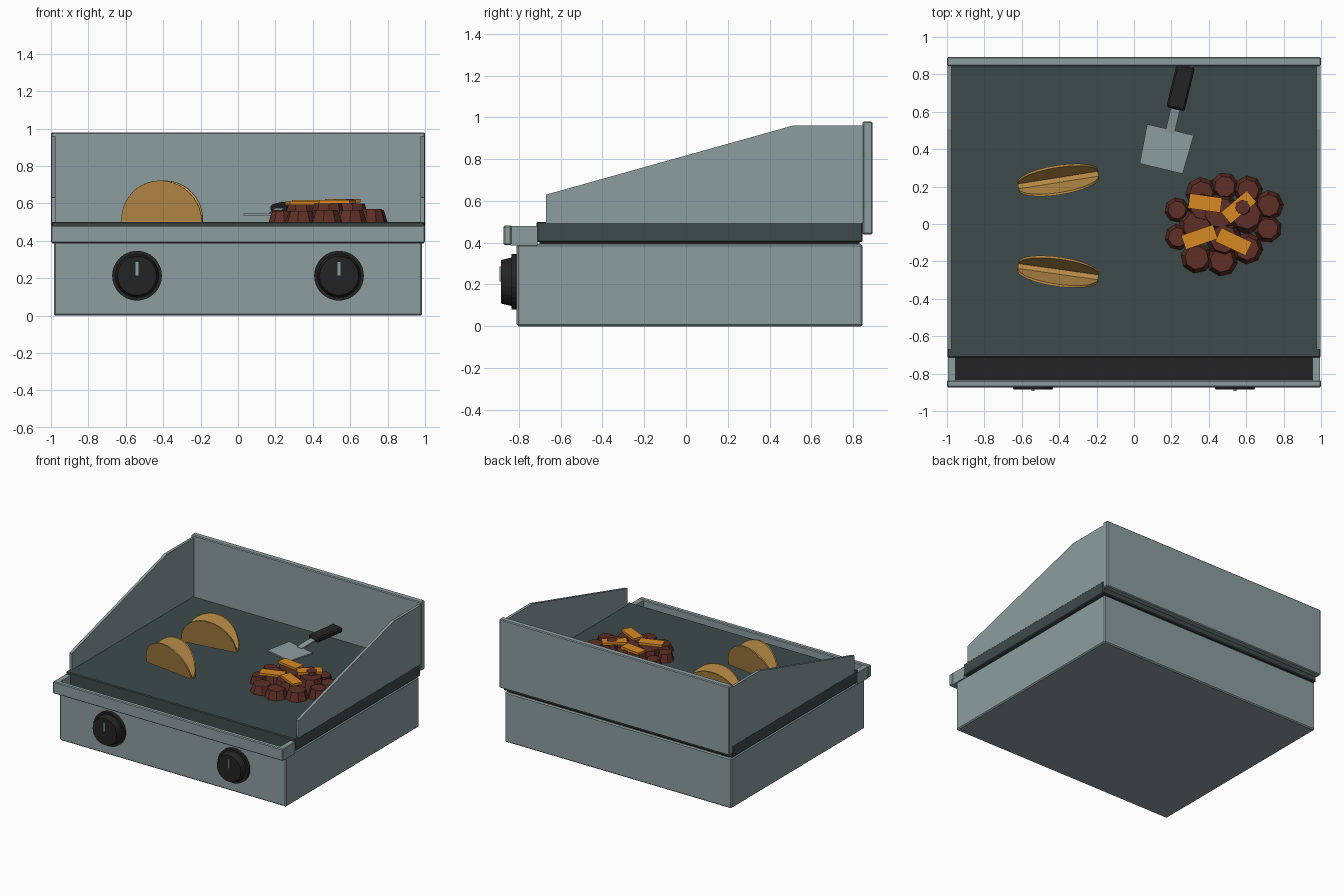
import bpy, bmesh, math, random
from mathutils import Matrix, Vector

if "Cube" in bpy.data.objects:
    bpy.data.objects.remove(bpy.data.objects["Cube"])

random.seed(4)


def material(name, rgb):
    lin = [((c / 255 + 0.055) / 1.055) ** 2.4 for c in rgb]
    m = bpy.data.materials.new(name)
    m.diffuse_color = (*lin, 1)
    m.use_nodes = True
    m.node_tree.nodes["Principled BSDF"].inputs["Base Color"].default_value = m.diffuse_color
    return m


STEEL = material("brushed steel", (141, 157, 160))
IRON = material("dark iron", (63, 74, 74))
BLACK = material("black plastic", (36, 36, 36))
SHELL = material("toasted shell", (197, 150, 77))
MEAT = material("browned meat", (94, 47, 38))
CHEESE = material("orange cheese", (214, 138, 36))


def finish(bm, name, mat, matrix=None, bevel=0):
    if matrix:
        bm.transform(matrix)
    bmesh.ops.recalc_face_normals(bm, faces=bm.faces)
    me = bpy.data.meshes.new(name)
    bm.to_mesh(me)
    bm.free()
    me.materials.append(mat)
    ob = bpy.data.objects.new(name, me)
    bpy.context.collection.objects.link(ob)
    if bevel:
        mod = ob.modifiers.new("bevel", "BEVEL")
        mod.width, mod.segments = bevel, 1
    return ob


def box(name, mat, x, y, z, bevel=0, matrix=None):
    """Box from (min, max) ranges on each axis."""
    bm = bmesh.new()
    size = [b - a for a, b in (x, y, z)]
    mid = Vector([(a + b) / 2 for a, b in (x, y, z)])
    bmesh.ops.create_cube(bm, size=1, matrix=Matrix.Translation(mid) @ Matrix.Diagonal((*size, 1)))
    return finish(bm, name, mat, matrix, bevel)


def prism(name, mat, pts, vec, matrix=None, bevel=0):
    """Flat polygon extruded along a vector."""
    bm = bmesh.new()
    f = bm.faces.new([bm.verts.new(p) for p in pts])
    ext = bmesh.ops.extrude_face_region(bm, geom=[f], use_keep_orig=True)
    for v in ext["geom"]:
        if isinstance(v, bmesh.types.BMVert):
            v.co += Vector(vec)
    return finish(bm, name, mat, matrix, bevel)


def frustum(name, mat, r1, r2, h, n, matrix):
    bm = bmesh.new()
    bmesh.ops.create_cone(bm, cap_ends=True, segments=n, radius1=r1, radius2=r2, depth=h)
    return finish(bm, name, mat, matrix)


def place(x, y, z, deg=0):
    return Matrix.Translation((x, y, z)) @ Matrix.Rotation(math.radians(deg), 4, 'Z')


# Housing and cooking plate
box("housing", STEEL, (-0.985, 0.985), (-0.81, 0.845), (0, 0.393), 0.008)
box("griddle_plate", IRON, (-0.997, 0.997), (-0.715, 0.845), (0.403, 0.5), 0.006)
box("plate_support", BLACK, (-0.96, 0.96), (-0.7, 0.83), (0.385, 0.41))

# Splash guards
box("back_guard", STEEL, (-1, 1), (0.845, 0.893), (0.44, 0.98), 0.006)
for s, side in ((-1, "left"), (1, "right")):
    prism(side + "_guard", STEEL,
          [(s * 0.976, y, z) for y, z in
           ((-0.67, 0.495), (0.85, 0.495), (0.85, 0.96), (0.51, 0.96), (-0.67, 0.63))],
          (s * 0.021, 0, 0))

# Grease trough with front lip
box("trough_lip", STEEL, (-1, 1), (-0.873, -0.835), (0.388, 0.482), 0.006)
box("trough_floor", BLACK, (-0.957, 0.957), (-0.838, -0.71), (0.388, 0.41))
for s, side in ((-1, "left"), (1, "right")):
    a, b = sorted((s * 0.955, s * 0.995))
    box(side + "_trough_wall", STEEL, (a, b), (-0.84, -0.71), (0.386, 0.48))

# Control knobs
for s, side in ((-1, "left"), (1, "right")):
    def face_front(y):
        return Matrix.Translation((s * 0.54, y, 0.213)) @ Matrix.Rotation(math.pi / 2, 4, 'X')
    frustum(side + "_knob_base", BLACK, 0.133, 0.133, 0.03, 32, face_front(-0.821))
    frustum(side + "_knob", BLACK, 0.116, 0.104, 0.05, 32, face_front(-0.86))
    x = s * 0.54
    box(side + "_knob_mark", STEEL, (x - 0.008, x + 0.008), (-0.893, -0.88), (0.215, 0.287))

# Taco shells: narrow floor with two half-disc walls leaning outward
R, H, LEAN, FLOOR = 0.217, 0.217, 0.056, 0.023
for i, (cx, cy, deg) in enumerate(((-0.405, 0.235, 9), (-0.405, -0.255, -8))):
    m = place(cx, cy, 0.505, deg)
    for s in (-1, 1):
        arc = [(R * math.cos(math.pi * k / 20), s * (FLOOR + LEAN * math.sin(math.pi * k / 20)),
                H * math.sin(math.pi * k / 20)) for k in range(21)]
        prism(f"taco_{i + 1}_wall_{'front' if s < 0 else 'back'}", SHELL, arc, (0, -s * 0.012, 0), m)
    box(f"taco_{i + 1}_fold", SHELL, (-R, R), (-FLOOR, FLOOR), (-0.005, 0.008), 0, m)

# Browned meat pile: (x, y, radius, top height)
PILE = [(0.23, 0.075, 0.066, 0.565), (0.36, 0.165, 0.085, 0.57), (0.485, 0.2, 0.075, 0.56),
        (0.61, 0.18, 0.078, 0.565), (0.72, 0.1, 0.08, 0.565), (0.715, -0.025, 0.075, 0.57),
        (0.605, -0.13, 0.085, 0.565), (0.47, -0.195, 0.085, 0.565), (0.335, -0.18, 0.085, 0.56),
        (0.235, -0.07, 0.07, 0.56), (0.335, -0.01, 0.1, 0.59), (0.46, 0.06, 0.11, 0.6),
        (0.6, 0.05, 0.105, 0.6), (0.48, -0.08, 0.1, 0.6), (0.37, 0.09, 0.09, 0.598)]
for i, (x, y, r, top) in enumerate(PILE):
    h = top - 0.5
    frustum(f"meat_piece_{i + 1}", MEAT, r, r * 0.74, h, 8,
            place(x, y, 0.5 + h / 2, random.uniform(0, 45)))
frustum("meat_piece_top", MEAT, 0.048, 0.04, 0.05, 8, place(0.58, 0.09, 0.598, 10))

# Cheese strips: (x, y, z, turn, half length)
for i, (x, y, z, deg, l) in enumerate(((0.38, 0.112, 0.61, -8, 0.087), (0.56, 0.09, 0.613, 40, 0.09),
                                       (0.35, -0.07, 0.6, 19, 0.09), (0.532, -0.095, 0.609, -25, 0.09))):
    box(f"cheese_strip_{i + 1}", CHEESE, (-l, l), (-0.04, 0.04), (-0.009, 0.009), 0, place(x, y, z, deg))

# Spatula, local +y runs from blade to handle
m = place(0.17, 0.4, 0, -13.5)
prism("spatula_blade", STEEL, [(x, y, 0.534) for x, y in
      ((-0.118, -0.107), (0.118, -0.107), (0.128, 0.107), (-0.128, 0.107))], (0, 0, 0.011), m)
prism("spatula_neck", STEEL, [(-0.025, y, z) for y, z in
      ((0.09, 0.536), (0.26, 0.57), (0.26, 0.582), (0.09, 0.548))], (0.05, 0, 0), m)
prism("spatula_handle", BLACK, [(-0.05, y, z) for y, z in
      ((0.22, 0.555), (0.46, 0.568), (0.46, 0.608), (0.22, 0.595))], (0.1, 0, 0), m, 0.01)
